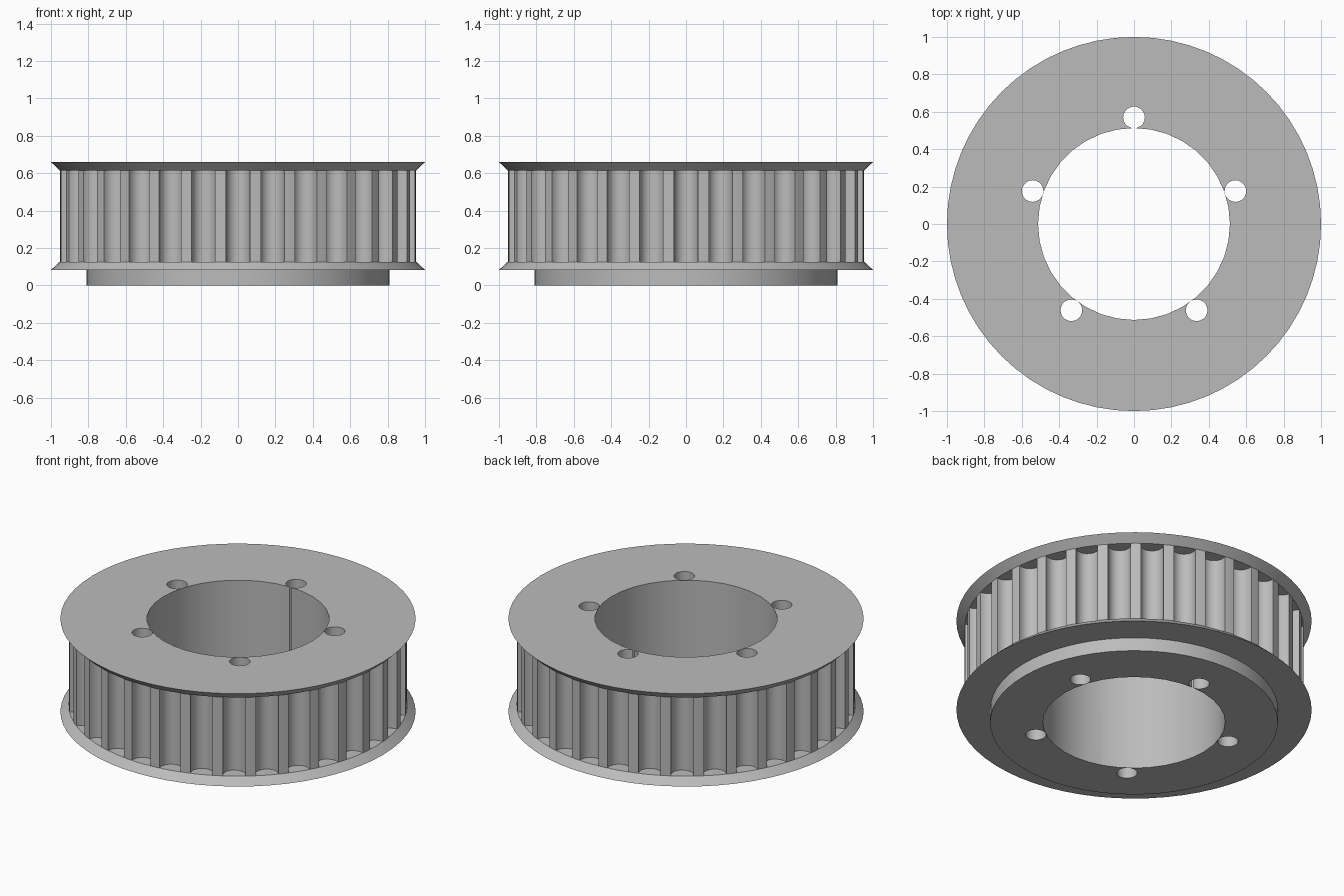
import bpy, bmesh
from math import sin, cos, pi, radians
from mathutils import Matrix, Vector

TEETH = 32
RIM, HUB, FLANGE, BORE = 0.954, 0.81, 1.0, 0.513
Z_LOW, Z_RIM_LOW, Z_RIM_TOP, Z_TOP = 0.083, 0.126, 0.615, 0.66

if "Cube" in bpy.data.objects:
    bpy.data.objects.remove(bpy.data.objects["Cube"], do_unlink=True)

steel = bpy.data.materials.new("plain_steel_grey")
steel.use_nodes = True
grey = (0.5, 0.5, 0.5, 1)
steel.diffuse_color = grey
steel.node_tree.nodes["Principled BSDF"].inputs["Base Color"].default_value = grey


def make_object(name, bm):
    bmesh.ops.recalc_face_normals(bm, faces=bm.faces)
    mesh = bpy.data.meshes.new(name)
    bm.to_mesh(mesh)
    bm.free()
    mesh.materials.append(steel)
    obj = bpy.data.objects.new(name, mesh)
    bpy.context.collection.objects.link(obj)
    return obj


def ring_points(radius, sides, start=0.0):
    return [(radius * cos(start + 2 * pi * i / sides),
             radius * sin(start + 2 * pi * i / sides)) for i in range(sides)]


def add_prism(bm, outline, z0, z1, matrix=Matrix()):
    """Extrude a flat outline from z0 to z1."""
    low = [bm.verts.new(matrix @ Vector((x, y, z0))) for x, y in outline]
    high = [bm.verts.new(matrix @ Vector((x, y, z1))) for x, y in outline]
    bm.faces.new(low[::-1])
    bm.faces.new(high)
    for i in range(len(low)):
        j = (i + 1) % len(low)
        bm.faces.new((low[i], low[j], high[j], high[i]))


def turned_solid(name, profile, sides):
    """Turn a radius/height profile into a capped solid."""
    bm = bmesh.new()
    rings = [[bm.verts.new((x, y, z)) for x, y in ring_points(r, sides)]
             for r, z in profile]
    for a, b in zip(rings, rings[1:]):
        for i in range(sides):
            j = (i + 1) % sides
            bm.faces.new((a[i], a[j], b[j], b[i]))
    bm.faces.new(rings[0][::-1])
    bm.faces.new(rings[-1])
    return make_object(name, bm)


def cut(target, bm, name):
    cutter = make_object(name, bm)
    cutter.hide_render = True
    mod = target.modifiers.new(name, "BOOLEAN")
    mod.operation = "DIFFERENCE"
    mod.solver = "EXACT"
    mod.object = cutter
    bpy.context.view_layer.objects.active = target
    bpy.ops.object.modifier_apply(modifier=mod.name)
    bpy.data.objects.remove(cutter, do_unlink=True)


# Hub, two bevelled flanges and the rim between them
pulley = turned_solid("toothed_pulley", [
    (HUB, 0), (HUB, Z_LOW), (FLANGE, Z_LOW), (RIM, Z_RIM_LOW),
    (RIM, Z_RIM_TOP), (FLANGE, Z_TOP)], 2 * TEETH)

# Round-bottomed grooves between the teeth
half, centre = 0.064, 0.936
groove = [(1.05, half)]
groove += [(centre - half * sin(pi * i / 10), half * cos(pi * i / 10)) for i in range(11)]
groove += [(1.05, -half)]
bm = bmesh.new()
for k in range(TEETH):
    add_prism(bm, groove, Z_RIM_LOW, Z_RIM_TOP, Matrix.Rotation(2 * pi * k / TEETH, 4, "Z"))
cut(pulley, bm, "groove_cutter")

# Central bore
bm = bmesh.new()
add_prism(bm, ring_points(BORE, 36), -0.1, 0.8)
cut(pulley, bm, "bore_cutter")

# Five bolt holes, just touching the bore
bm = bmesh.new()
for k in range(5):
    turn = Matrix.Rotation(radians(90 + 72 * k), 4, "Z") @ Matrix.Translation((0.57, 0, 0))
    add_prism(bm, ring_points(0.058, 20), -0.1, 0.8, turn)
cut(pulley, bm, "bolt_hole_cutter")

bpy.ops.object.select_all(action="DESELECT")
pulley.select_set(True)
bpy.context.view_layer.objects.active = pulley
bpy.ops.object.shade_smooth_by_angle(angle=radians(28))
